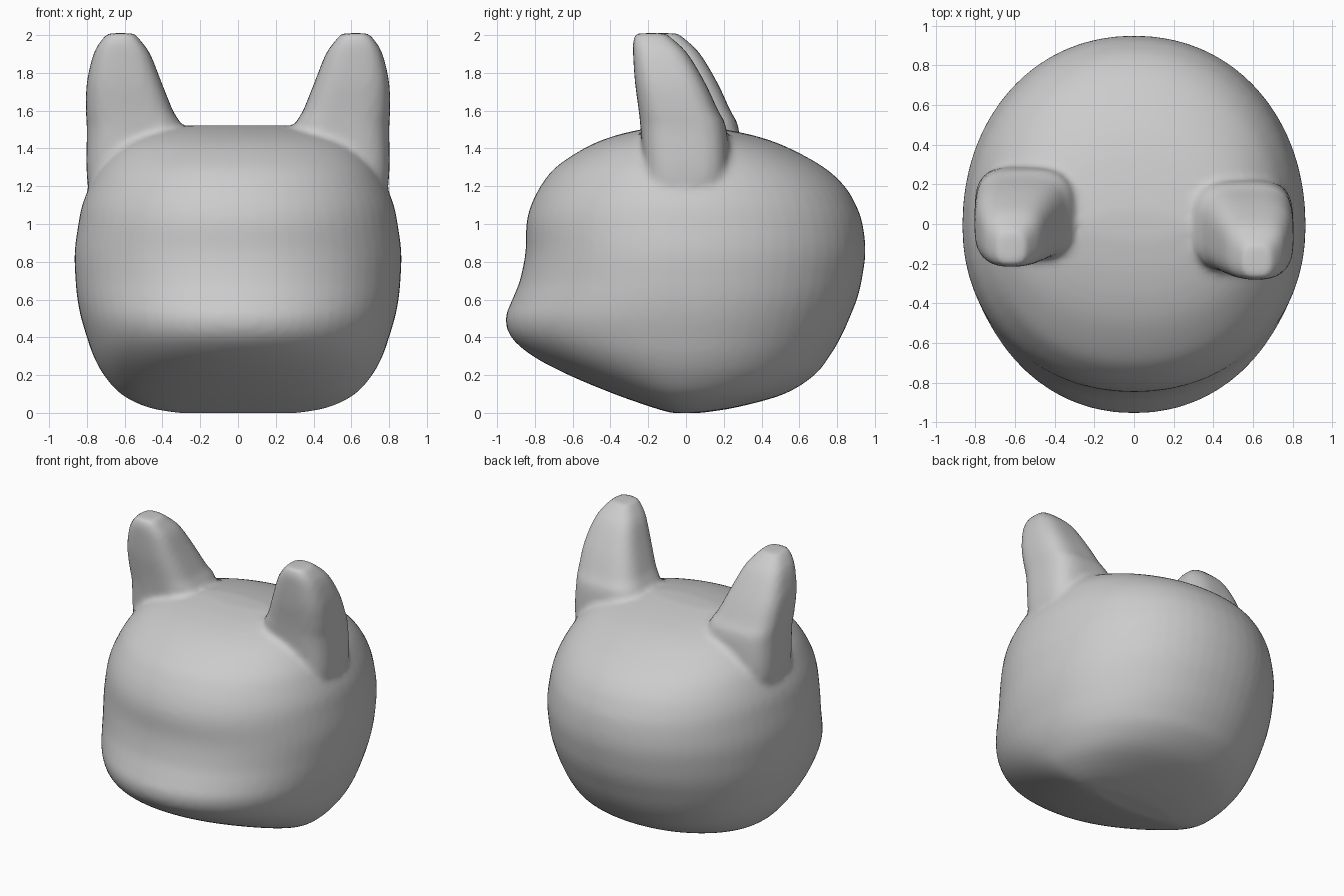
import bpy, bmesh
from math import sin, cos, pi, copysign

if "Cube" in bpy.data.objects:
    bpy.data.objects.remove(bpy.data.objects["Cube"])


def catmull(a, b, c, d, t):
    return 0.5 * (2*b + (c - a)*t + (2*a - 5*b + 4*c - d)*t*t + (3*b - a - 3*c + d)*t**3)


def refine(rows, steps):
    # smooth the level table with a spline
    out, n = [], len(rows)
    for i in range(n - 1):
        p = [rows[max(0, min(n - 1, i + k))] for k in (-1, 0, 1, 2)]
        for s in range(steps):
            out.append([catmull(*v, s / steps) for v in zip(*p)])
    return out + [list(rows[-1])]


def loft(bm, rows, power, y_mid=None, seg=64, steps=4):
    # rows: z, x min, x max, y front, y back; superellipse sections
    rings = []
    for z, x0, x1, y0, y1 in refine(rows, steps):
        cx, hx = (x0 + x1) / 2, (x1 - x0) / 2
        cy = (y0 + y1) / 2 if y_mid is None else y_mid
        ring = []
        for i in range(seg):
            a = 2 * pi * i / seg
            c, s = cos(a), sin(a)
            sx = copysign(abs(c) ** (2 / power), c)
            sy = copysign(abs(s) ** (2 / power), s)
            hy = (y1 - cy) if s > 0 else (cy - y0)
            ring.append(bm.verts.new((cx + hx * sx, cy + hy * sy, z)))
        rings.append(ring)
    for r, q in zip(rings, rings[1:]):
        for i in range(seg):
            j = (i + 1) % seg
            bm.faces.new((r[i], r[j], q[j], q[i]))
    bm.faces.new(rings[0][::-1])
    bm.faces.new(rings[-1])


bm = bmesh.new()

# skull and muzzle: z, half width, front, back
skull = [
    (0.00, 0.32, -0.08, 0.08), (0.03, 0.48, -0.18, 0.27), (0.10, 0.62, -0.38, 0.52),
    (0.20, 0.71, -0.62, 0.68), (0.30, 0.765, -0.81, 0.76), (0.40, 0.80, -0.925, 0.82),
    (0.50, 0.83, -0.955, 0.865), (0.60, 0.85, -0.92, 0.905), (0.70, 0.86, -0.88, 0.93),
    (0.85, 0.865, -0.85, 0.95), (1.00, 0.845, -0.845, 0.935), (1.10, 0.825, -0.82, 0.90),
    (1.20, 0.785, -0.77, 0.84), (1.30, 0.73, -0.69, 0.73), (1.40, 0.64, -0.54, 0.55),
    (1.46, 0.54, -0.40, 0.39), (1.50, 0.42, -0.24, 0.21), (1.522, 0.25, -0.08, 0.06),
]
loft(bm, [(z, -w, w, f, b) for z, w, f, b in skull], 2.1, y_mid=-0.01)

# ears, the left one set slightly further back
ear = [
    (1.00, 0.45, 0.76, -0.20, 0.15), (1.25, 0.33, 0.80, -0.22, 0.22),
    (1.50, 0.30, 0.80, -0.24, 0.215), (1.60, 0.345, 0.805, -0.25, 0.17),
    (1.75, 0.405, 0.80, -0.27, 0.10), (1.90, 0.465, 0.765, -0.28, 0.01),
    (1.97, 0.515, 0.725, -0.28, -0.06), (2.01, 0.55, 0.69, -0.265, -0.11),
]
loft(bm, ear, 3.2)
loft(bm, [(z, -x1, -x0, f + 0.065, b + 0.065) for z, x0, x1, f, b in ear], 3.2)

bmesh.ops.recalc_face_normals(bm, faces=bm.faces)
mesh = bpy.data.meshes.new("animal_head")
bm.to_mesh(mesh)
bm.free()
head = bpy.data.objects.new("animal_head", mesh)
bpy.context.collection.objects.link(head)

# fuse the parts into one soft skin
fuse = head.modifiers.new("fuse", 'REMESH')
fuse.mode = 'VOXEL'
fuse.voxel_size = 0.022
fuse.use_smooth_shade = True
soft = head.modifiers.new("soften", 'SMOOTH')
soft.factor = 0.5
soft.iterations = 5
